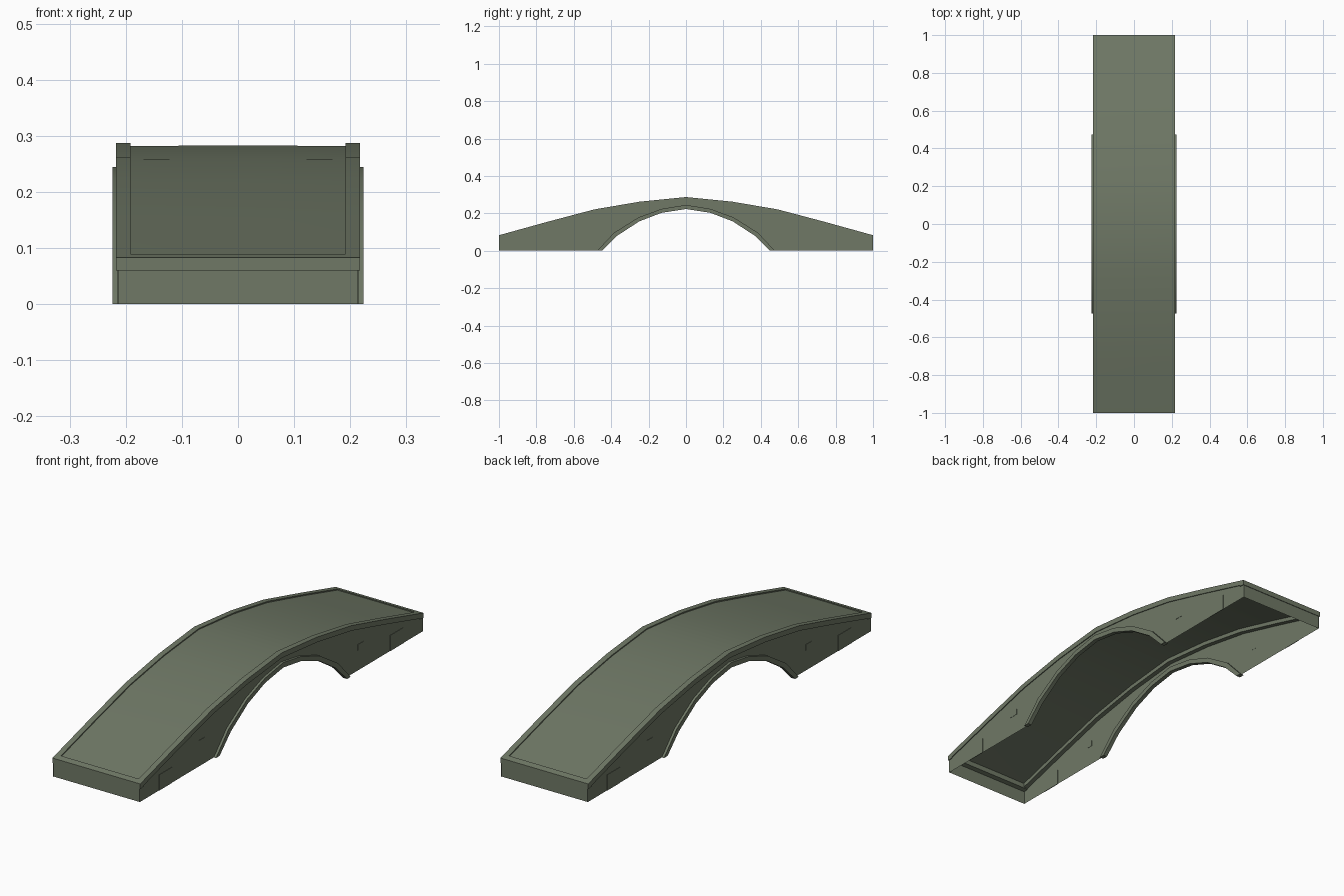
import bpy, bmesh

if "Cube" in bpy.data.objects:
    bpy.data.objects.remove(bpy.data.objects["Cube"])

stone = bpy.data.materials.new("grey green stone")
stone.diffuse_color = (0.16, 0.19, 0.133, 1)
stone.use_nodes = True
stone.node_tree.nodes["Principled BSDF"].inputs["Base Color"].default_value = stone.diffuse_color

# half profiles (distance from centre, height), mirrored along y
TOP = [(0, .287), (.25, .262), (.49, .221), (.74, .155), (1.0, .083)]
ARCH_OUT = [(0, .245), (.13, .224), (.255, .178), (.385, .096), (.475, 0)]
ARCH_IN = [(0, .223), (.13, .203), (.25, .157), (.37, .079), (.45, 0)]


def mirrored(half):
    return [(-y, z) for y, z in reversed(half[1:])] + list(half)


def height(half, y):
    y = abs(y)
    for (a, za), (b, zb) in zip(half, half[1:]):
        if y <= b + 1e-6:
            return za + (zb - za) * (y - a) / (b - a)
    return 0.0


def finish(name, bm, recalc=True):
    bmesh.ops.remove_doubles(bm, verts=bm.verts, dist=1e-5)
    if recalc:
        bmesh.ops.recalc_face_normals(bm, faces=bm.faces)
    me = bpy.data.meshes.new(name)
    bm.to_mesh(me)
    bm.free()
    me.materials.append(stone)
    ob = bpy.data.objects.new(name, me)
    bpy.context.collection.objects.link(ob)
    bpy.context.view_layer.objects.active = ob
    ob.select_set(True)
    bpy.ops.object.shade_smooth_by_angle(angle=0.5)
    ob.select_set(False)
    return ob


def face(bm, pts):
    return bm.faces.new([bm.verts.new(p) for p in pts])


def bar(name, upper, lower, x0, x1):
    """Box-section bar swept along y between two height lines."""
    bm = bmesh.new()
    rings = [[bm.verts.new(p) for p in ((x0, a[0], a[1]), (x1, a[0], a[1]),
                                        (x1, b[0], b[1]), (x0, b[0], b[1]))]
             for a, b in zip(upper, lower)]
    for r, s in zip(rings, rings[1:]):
        for i in range(4):
            j = (i + 1) % 4
            bm.faces.new((r[i], r[j], s[j], s[i]))
    bm.faces.new(rings[0])
    bm.faces.new(rings[-1])
    return finish(name, bm)


top = mirrored(TOP)

# sunken road surface, open underneath
bm = bmesh.new()
road = [(y * .985, height(TOP, y * .985) - .005) for y, z in top]
for (a, za), (b, zb) in zip(road, road[1:]):
    face(bm, [(-.194, a, za), (0, a, za + .001), (0, b, zb + .001), (-.194, b, zb)][::-1])
    face(bm, [(0, a, za + .001), (.194, a, za), (.194, b, zb), (0, b, zb + .001)])
for f in bm.faces:
    f.normal_update()
    if f.normal.z < 0:
        f.normal_flip()
finish("road_surface", bm, False)

ys = sorted({y for y, z in top} | {y for y, z in mirrored(ARCH_OUT)})
for s, side in ((-1, "left"), (1, "right")):
    # raised kerb along the edge
    bar(side + "_kerb", top, [(y, z - .023) for y, z in top], s * .192, s * .217)

    # thin side wall with the arch opening
    bm = bmesh.new()
    for a, b in zip(ys, ys[1:]):
        pts = [(s * .213, y, z) for y, z in
               ((a, height(ARCH_OUT, a)), (b, height(ARCH_OUT, b)),
                (b, height(TOP, b) - .015), (a, height(TOP, a) - .015))]
        face(bm, pts if s > 0 else pts[::-1])
    finish(side + "_wall", bm, False)

    # arch ring
    bar(side + "_arch_ring", mirrored(ARCH_OUT), mirrored(ARCH_IN), s * .205, s * .224)

    # slightly proud corner blocks and single stones
    for e in (-1, 1):
        for y0, y1, z0, z1 in ((.77, .86, 0, .07), (.54, .58, .09, .116)):
            bar(side + "_wall_stone", [(e * y0, z1), (e * y1, z1)],
                [(e * y0, z0), (e * y1, z0)], s * .212, s * .2145)

for e, end in ((-1, "front"), (1, "back")):
    # kerb across the end
    bar(end + "_end_kerb",
        [(e * .975, height(TOP, .975)), (e, .083)],
        [(e * .975, .063), (e, .06)], -.217, .217)
    # end wall
    bm = bmesh.new()
    pts = [(-.213, e * .997, 0), (.213, e * .997, 0), (.213, e * .997, .065), (-.213, e * .997, .065)]
    face(bm, pts if e < 0 else pts[::-1])
    finish(end + "_end_wall", bm, False)
